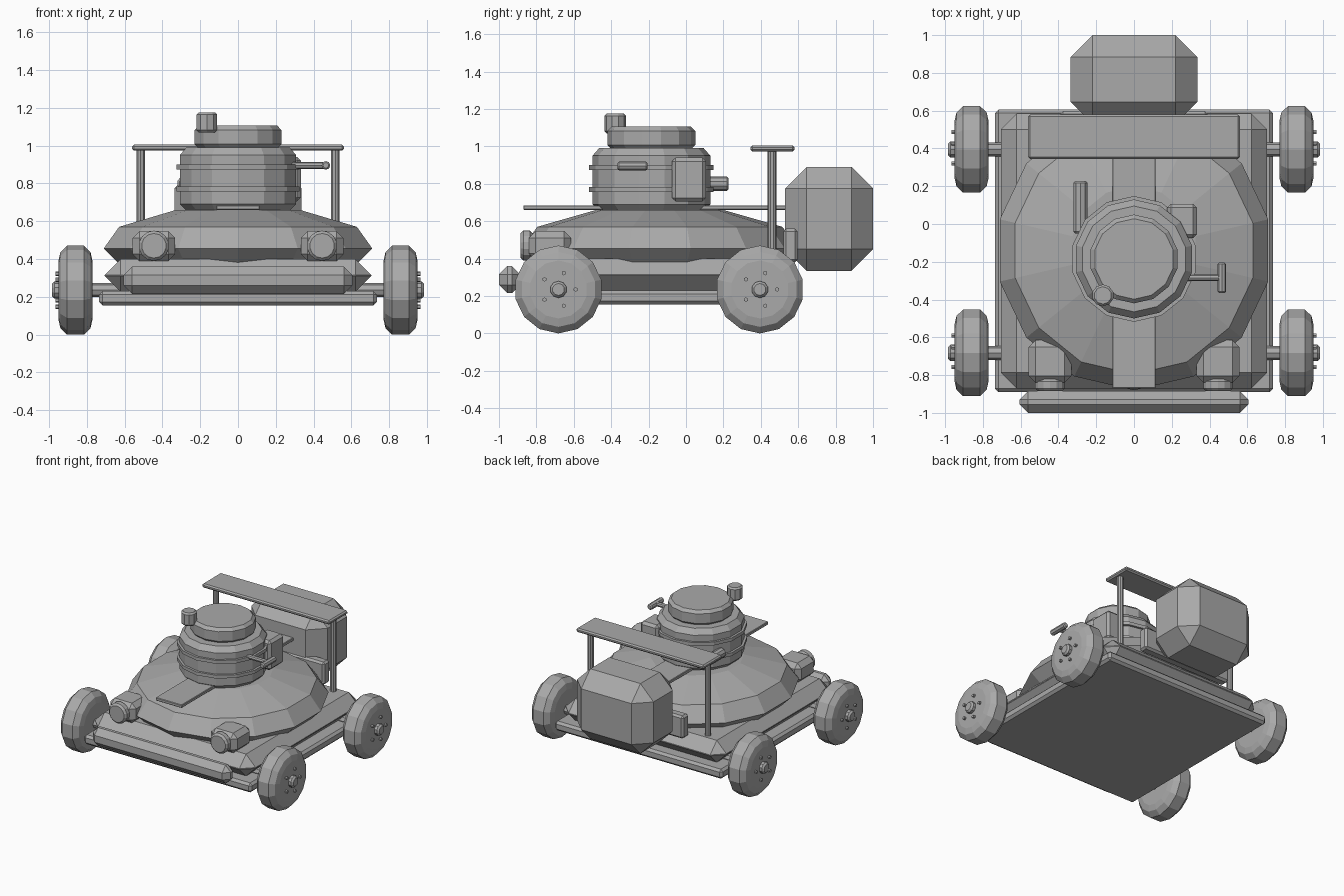
import bpy, bmesh, math

if "Cube" in bpy.data.objects:
    bpy.data.objects.remove(bpy.data.objects["Cube"])

grey = bpy.data.materials.new("plain grey")
grey.diffuse_color = (0.4, 0.4, 0.4, 1)
grey.use_nodes = True
grey.node_tree.nodes["Principled BSDF"].inputs["Base Color"].default_value = grey.diffuse_color


def finish(name, bm):
    bmesh.ops.recalc_face_normals(bm, faces=bm.faces[:])
    me = bpy.data.meshes.new(name)
    bm.to_mesh(me)
    bm.free()
    me.materials.append(grey)
    ob = bpy.data.objects.new(name, me)
    bpy.context.collection.objects.link(ob)
    return ob


def box(name, lo, hi, bevel=0.0):
    """Box from corner to corner, all edges chamfered."""
    bm = bmesh.new()
    bmesh.ops.create_cube(bm, size=1)
    for v in bm.verts:
        v.co = [(a + b) / 2 + c * (b - a) for a, b, c in zip(lo, hi, v.co)]
    if bevel:
        bmesh.ops.bevel(bm, geom=bm.edges[:], offset=bevel, offset_type='OFFSET',
                        segments=1, profile=0.5, affect='EDGES')
    return finish(name, bm)


def lathe(name, profile, centre, axis='Z', sides=14, squash=1.0):
    """Spin (radius, height) pairs around an axis through centre."""
    place = {'Z': lambda u, v, h: (u, v, h),
             'X': lambda u, v, h: (h, u, v),
             'Y': lambda u, v, h: (u, h, v)}[axis]
    bm = bmesh.new()
    rings = []
    for r, h in profile:
        ring = []
        for i in range(sides):
            a = math.pi / 2 + 2 * math.pi * i / sides
            p = place(r * squash * math.cos(a), r * math.sin(a), h)
            ring.append(bm.verts.new([c + q for c, q in zip(centre, p)]))
        rings.append(ring)
    for a, b in zip(rings, rings[1:]):
        for i in range(sides):
            j = (i + 1) % sides
            bm.faces.new((a[i], a[j], b[j], b[i]))
    bm.faces.new(rings[0])
    bm.faces.new(rings[-1])
    return finish(name, bm)


def rod(name, r, h0, h1, centre, axis='Z', sides=10, bevel=0.0):
    """Cylinder with chamfered ends."""
    prof = [(r, h0), (r, h1)]
    if bevel:
        prof = [(r - bevel, h0), (r, h0 + bevel), (r, h1 - bevel), (r - bevel, h1)]
    return lathe(name, prof, centre, axis, sides)


# Chassis
box("floor_plate", (-0.735, -0.89, 0.155), (0.735, 0.605, 0.23), 0.018)
box("lower_hull", (-0.705, -0.87, 0.225), (0.705, 0.585, 0.40), 0.084)
box("front_bumper", (-0.605, -1.0, 0.215), (0.605, -0.885, 0.36), 0.045)

# Domed hull and the strip along its top
lathe("hull_dome", [(0.60, 0.32), (0.74, 0.455), (0.655, 0.57), (0.34, 0.66)],
      (0, -0.14, 0), squash=0.985)
box("top_strip", (-0.115, -0.87, 0.66), (0.115, 0.57, 0.685), 0.004)

# Turret
T = (0, -0.185, 0)
lathe("turret", [(0.28, 0.655), (0.315, 0.69), (0.315, 0.95), (0.28, 0.99)], T)
for i, z in enumerate((0.77, 0.887)):
    rod(f"turret_band_{i + 1}", 0.333, z - 0.013, z + 0.013, T, sides=14)
rod("turret_hatch", 0.235, 0.985, 1.105, T, sides=14, bevel=0.022)
rod("periscope", 0.058, 1.07, 1.175, (-0.165, -0.378, 0), bevel=0.012)
box("turret_side_box", (0.175, -0.075, 0.705), (0.333, 0.107, 0.94), 0.02)
rod("turret_side_tube", 0.039, -0.05, 0.228, (-0.283, 0, 0.80), 'Y', bevel=0.01)
rod("handle_stem", 0.018, 0.27, 0.47, (0, -0.285, 0.895), 'X', 8)
rod("handle_grip", 0.023, -0.365, -0.205, (0.465, 0, 0.895), 'Y', 8, 0.008)

# Rear shelf, storage box and bracket
box("rear_shelf", (-0.56, 0.345, 0.973), (0.56, 0.58, 1.005), 0.01)
box("storage_box", (-0.335, 0.53, 0.335), (0.335, 1.0, 0.89), 0.115)
box("storage_bracket", (-0.39, 0.52, 0.38), (0.39, 0.597, 0.56), 0.015)

for s, side in ((-1, "left"), (1, "right")):
    # Shelf posts and headlights
    rod(f"shelf_post_{side}", 0.024, 0.38, 0.98, (s * 0.515, 0.46, 0))
    x = s * 0.445
    box(f"headlight_body_{side}", (x - 0.113, -0.84, 0.39), (x + 0.113, -0.615, 0.547), 0.036)
    rod(f"headlight_lens_{side}", 0.08, -0.885, -0.82, (x, 0, 0.47), 'Y', 14, 0.015)
    # Wheels with hubs and lug nuts
    for y, end in ((-0.682, "front"), (0.395, "rear")):
        c = (0, y, 0.235)
        tag = f"{end}_{side}"
        lathe(f"wheel_{tag}",
              [(0.155, s * 0.77), (0.20, s * 0.78), (0.235, s * 0.815), (0.235, s * 0.905),
               (0.20, s * 0.94), (0.155, s * 0.95)], c, 'X')
        lathe(f"hub_{tag}", [(0.045, s * 0.94), (0.045, s * 0.972), (0.032, s * 0.985)], c, 'X', 10)
        for k in range(5):
            a = 2 * math.pi * k / 5
            rod(f"lug_{tag}_{k + 1}", 0.012, s * 0.94, s * 0.966,
                (0, y + 0.092 * math.cos(a), 0.235 + 0.092 * math.sin(a)), 'X', 6)

# Axles
for y, end in ((-0.682, "front"), (0.395, "rear")):
    rod(f"axle_{end}", 0.037, -0.93, 0.93, (0, y, 0.235), 'X', 8)
